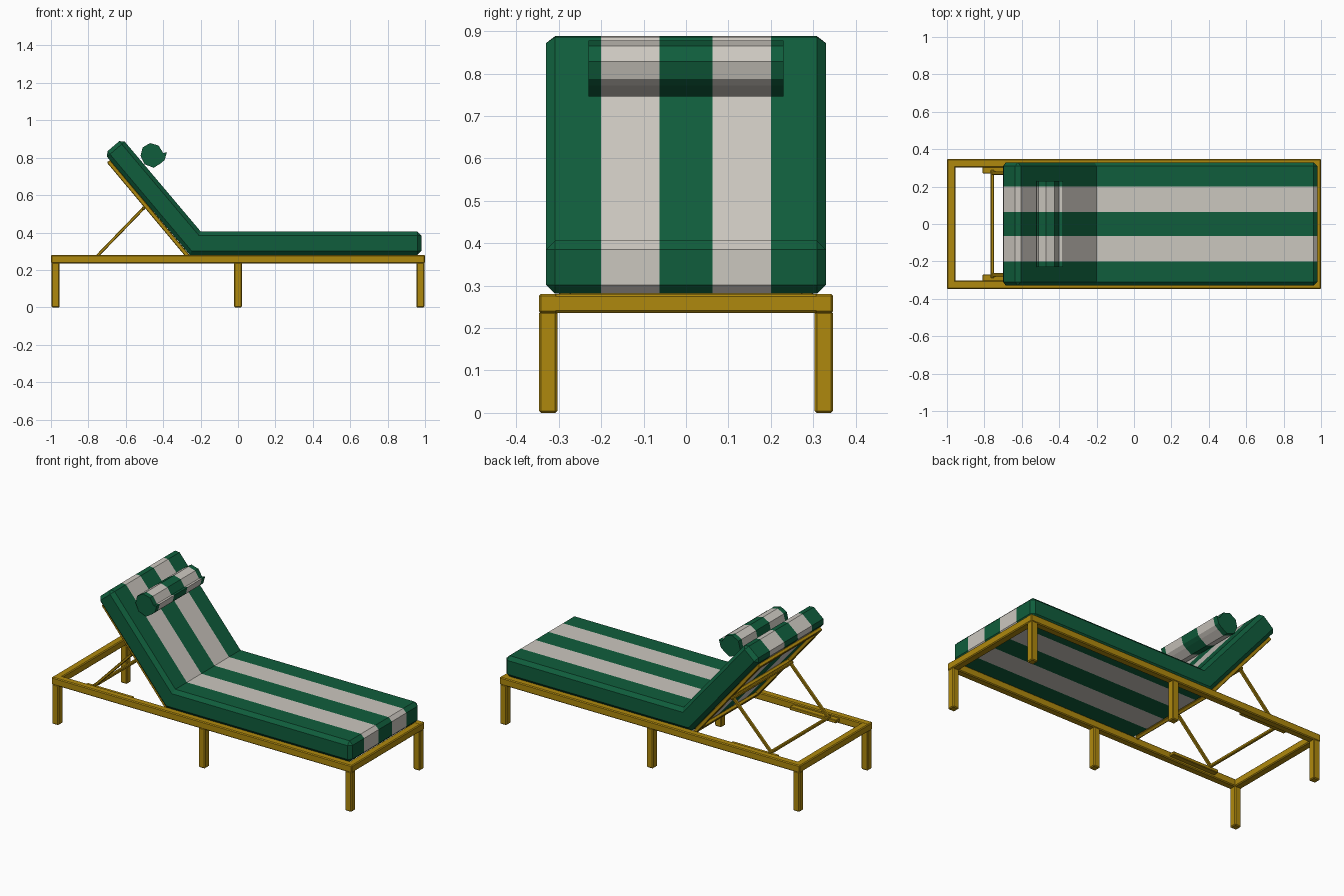
import bpy, bmesh, math
from mathutils import Matrix, Vector

cube = bpy.data.objects.get("Cube")
if cube:
    bpy.data.objects.remove(cube, do_unlink=True)


def material(name, color):
    m = bpy.data.materials.new(name)
    m.use_nodes = True
    m.diffuse_color = (*color, 1)
    m.node_tree.nodes["Principled BSDF"].inputs["Base Color"].default_value = (*color, 1)
    return m


GOLD = material("golden wood", (0.43, 0.25, 0.004))
GREEN = material("green fabric", (0.005, 0.11, 0.045))
CREAM = material("pale fabric", (0.6, 0.57, 0.52))


def finish(name, bm, mats):
    bmesh.ops.recalc_face_normals(bm, faces=bm.faces)
    mesh = bpy.data.meshes.new(name)
    bm.to_mesh(mesh)
    bm.free()
    for m in mats:
        mesh.materials.append(m)
    ob = bpy.data.objects.new(name, mesh)
    bpy.context.collection.objects.link(ob)
    return ob


def box(name, center, size, tilt=0, bevel=0.005):
    """Wooden bar, tilted about y."""
    bm = bmesh.new()
    bmesh.ops.create_cube(bm, size=1, matrix=Matrix.Diagonal((*size, 1)))
    bmesh.ops.bevel(bm, geom=bm.edges[:], offset=bevel, segments=1, affect='EDGES')
    bm.transform(Matrix.Translation(center) @ Matrix.Rotation(tilt, 4, 'Y'))
    return finish(name, bm, [GOLD])


def beam(name, a, b, y, width, thick):
    """Bar running between two (x, z) points."""
    d = Vector(b) - Vector(a)
    mid = (Vector(a) + Vector(b)) / 2
    return box(name, (mid.x, y, mid.y), (d.length, width, thick),
               -math.atan2(d.y, d.x), 0.003)


def striped(name, profile, half, bevel=0, kinks=()):
    """Extrude an (x, z) profile along y and colour it in lengthwise stripes."""
    bm = bmesh.new()
    verts = [bm.verts.new((x, -half, z)) for x, z in profile]
    face = bm.faces.new(verts)
    new = bmesh.ops.extrude_face_region(bm, geom=[face])["geom"]
    bmesh.ops.translate(bm, vec=(0, 2 * half, 0),
                        verts=[v for v in new if isinstance(v, bmesh.types.BMVert)])
    if bevel:
        folds = [verts[i] for i in kinks]
        edges = [e for e in bm.edges
                 if not (abs(e.verts[0].co.y - e.verts[1].co.y) > half
                         and any(v in folds for v in e.verts))]
        bmesh.ops.bevel(bm, geom=edges, offset=bevel, segments=1, affect='EDGES')
    for y in (-0.2, -0.063, 0.063, 0.2):
        bmesh.ops.bisect_plane(bm, geom=bm.verts[:] + bm.edges[:] + bm.faces[:],
                               plane_co=(0, y, 0), plane_no=(0, 1, 0))
    for f in bm.faces:
        f.material_index = int(0.063 < abs(f.calc_center_median().y) < 0.2)
    return finish(name, bm, [GREEN, CREAM])


# Base frame
for side, s in (("left", 1), ("right", -1)):
    box("end_rail_" + side, (s * 0.977, 0, 0.258), (0.045, 0.69, 0.044))
for side, s in (("back", 1), ("front", -1)):
    box("side_rail_" + side, (0, s * 0.325, 0.258), (2, 0.044, 0.045))
    for place, x in (("head", -0.975), ("middle", 0), ("foot", 0.975)):
        box(f"leg_{place}_{side}", (x, s * 0.325, 0.12), (0.043, 0.043, 0.24))

# Adjustable back support: side bars, cross bars, rack and prop
HINGE, TOP = (-0.265, 0.27), (-0.692, 0.78)
SLOPE = math.atan2(TOP[1] - HINGE[1], HINGE[0] - TOP[0])
PIVOT, FOOT = (-0.505, 0.53), (-0.757, 0.27)
for side, s in (("back", 1), ("front", -1)):
    beam("backrest_bar_" + side, HINGE, TOP, s * 0.285, 0.03, 0.022)
    beam("prop_" + side, PIVOT, FOOT, s * 0.272, 0.018, 0.016)
    box("rack_" + side, (-0.655, s * 0.287, 0.258), (0.31, 0.034, 0.02), 0, 0.003)
for name, t in (("hinge", 0.02), ("middle", 0.52), ("top", 0.98)):
    x, z = Vector(HINGE).lerp(Vector(TOP), t)
    box("backrest_crossbar_" + name, (x, 0, z), (0.03, 0.59, 0.02), SLOPE, 0.003)
for name, (x, z) in (("prop_upper_rod", PIVOT), ("prop_lower_rod", FOOT)):
    box(name, (x, 0, z), (0.018, 0.58, 0.018), 0, 0.004)

# Cushion, folded where the back rises
striped("cushion",
        [(-0.258, 0.281), (0.98, 0.281), (0.98, 0.406), (-0.2, 0.406),
         (-0.619, 0.902), (-0.714, 0.821)], 0.33, 0.021, (0, 3))

# Bolster pillow with a small seam flap
striped("head_pillow",
        [(-0.47, 0.878), (-0.425, 0.865), (-0.4, 0.825), (-0.38, 0.83),
         (-0.392, 0.788), (-0.41, 0.772), (-0.45, 0.746), (-0.5, 0.765),
         (-0.521, 0.81), (-0.51, 0.855)], 0.23)
